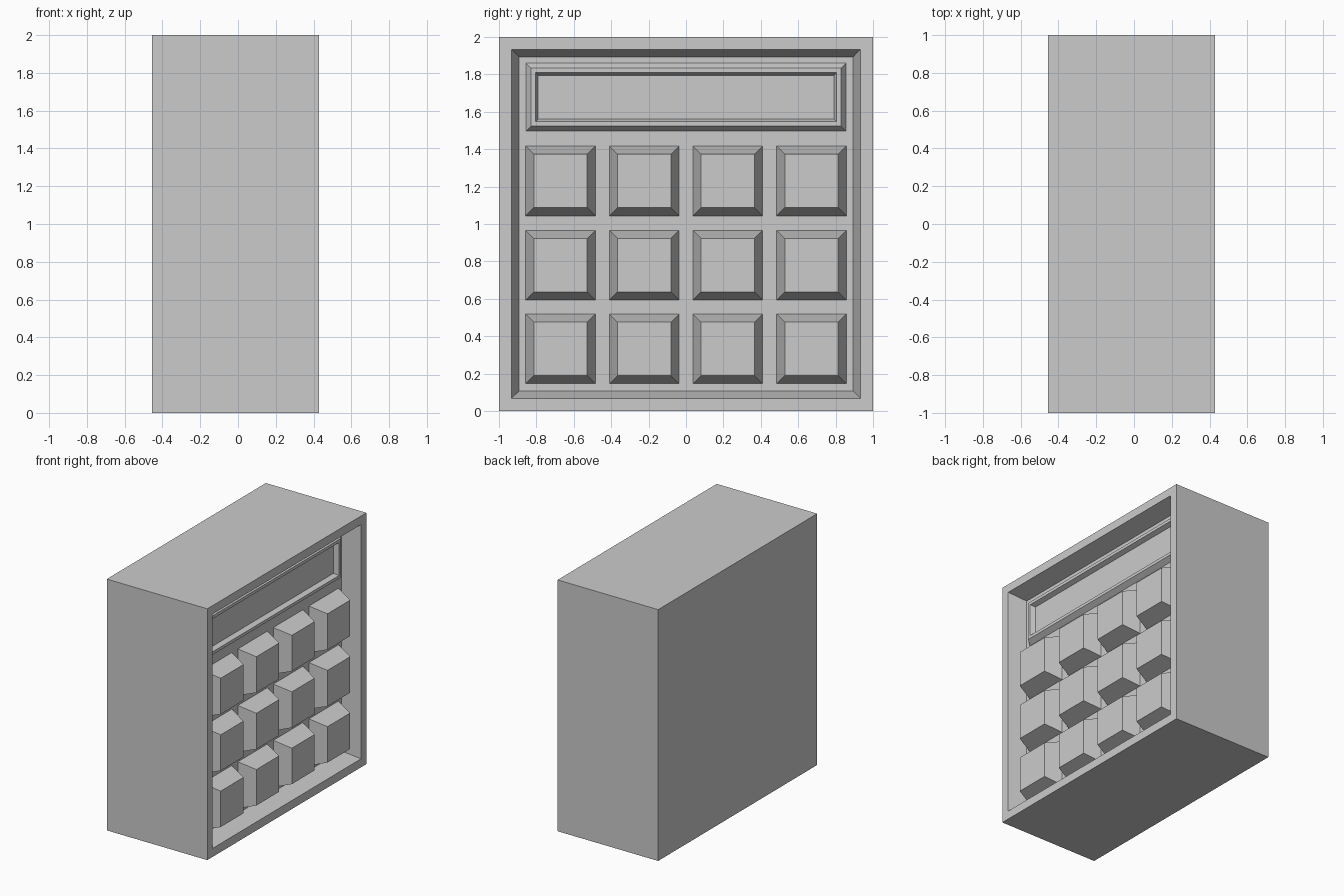
import bpy, bmesh

if "Cube" in bpy.data.objects:
    bpy.data.objects.remove(bpy.data.objects["Cube"])


def loft(name, rings, close_back=False):
    """Loft rectangular rings (x, y centre, z centre, half y, half z) along +x and cap the last."""
    bm = bmesh.new()
    loops = []
    for x, cy, cz, hy, hz in rings:
        loops.append([bm.verts.new((x, cy + sy * hy, cz + sz * hz))
                      for sy, sz in ((-1, -1), (1, -1), (1, 1), (-1, 1))])
    for a, b in zip(loops, loops[1:]):
        for i in range(4):
            j = (i + 1) % 4
            bm.faces.new((a[i], a[j], b[j], b[i]))
    bm.faces.new(loops[-1])
    if close_back:
        bm.faces.new(loops[0][::-1])
    mesh = bpy.data.meshes.new(name)
    bm.to_mesh(mesh)
    bm.free()
    obj = bpy.data.objects.new(name, mesh)
    bpy.context.collection.objects.link(obj)
    return obj


BACK, FRONT, FLOOR = -0.455, 0.43, 0.285

# Case: solid box with a tapered recess in its +x side
loft("case", [
    (BACK, 0, 1, 1, 1),
    (FRONT, 0, 1, 1, 1),
    (FRONT, 0, 1, 0.932, 0.932),
    (FLOOR, 0, 1, 0.893, 0.893),
], close_back=True)

# Display: low bevelled surround with a sunken screen
loft("display", [
    (FLOOR, 0, 1.678, 0.856, 0.182),
    (0.325, 0, 1.678, 0.829, 0.155),
    (0.325, 0, 1.678, 0.805, 0.131),
    (0.288, 0, 1.678, 0.79, 0.117),
])

# Keys: 4 x 3 grid of tapered blocks with plain faces
for row, z in enumerate((1.23, 0.78, 0.332)):
    for col, y in enumerate((-0.671, -0.223, 0.223, 0.671)):
        loft(f"key_{row + 1}_{col + 1}", [
            (FLOOR, y, z, 0.186, 0.186),
            (0.418, y, z, 0.143, 0.143),
        ])
